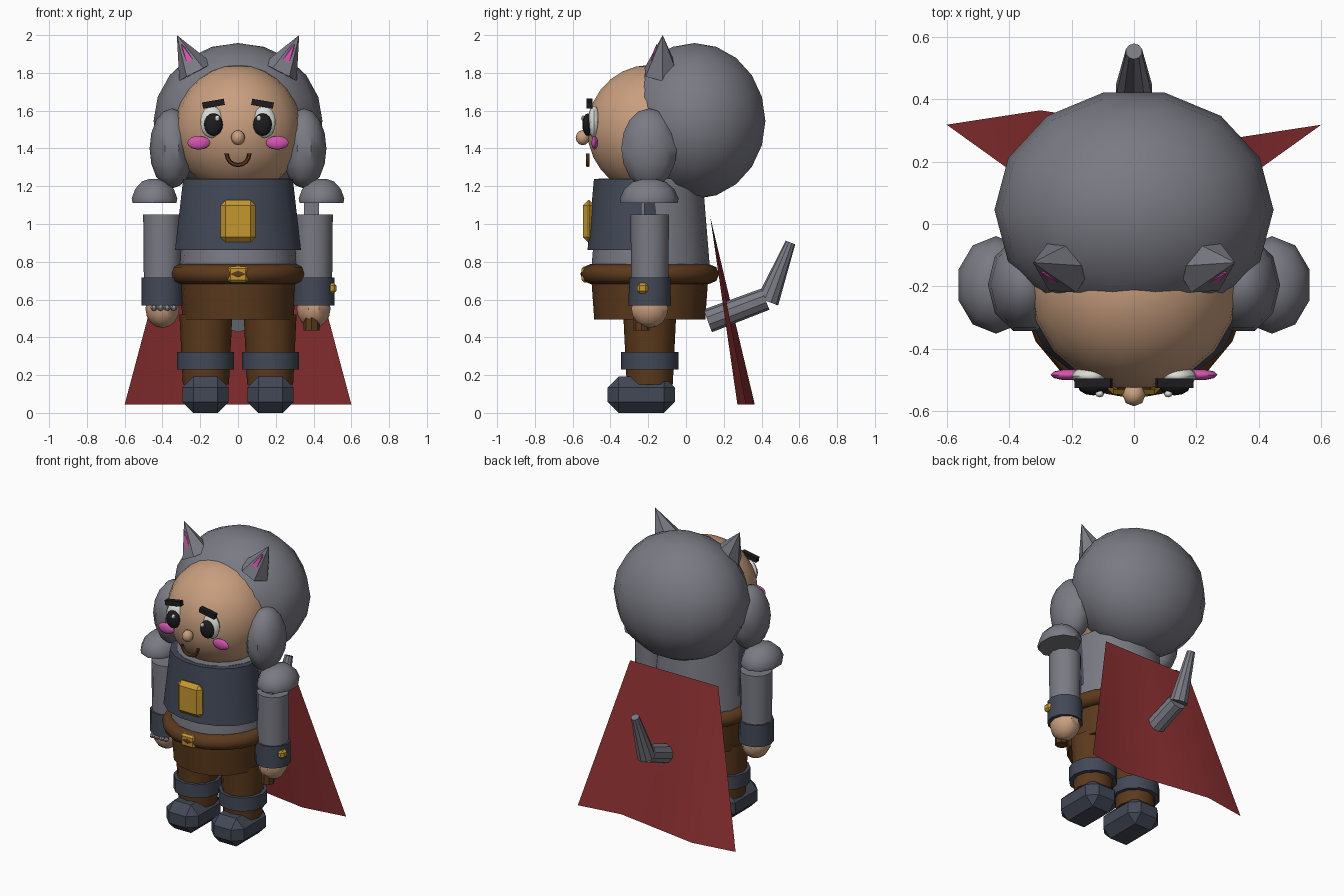
import bpy, bmesh, math
from mathutils import Vector, Matrix

if "Cube" in bpy.data.objects:
    bpy.data.objects.remove(bpy.data.objects["Cube"])


def material(name, r, g, b):
    m = bpy.data.materials.new(name)
    m.diffuse_color = (r, g, b, 1)
    m.use_nodes = True
    m.node_tree.nodes["Principled BSDF"].inputs["Base Color"].default_value = m.diffuse_color
    return m


GREY = material("grey_fur", .195, .195, .231)
SKIN = material("skin", .578, .342, .209)
SLATE = material("slate_leather", .054, .065, .093)
BROWN = material("brown_cloth", .107, .042, .012)
RED = material("red_cape", .27, .03, .032)
GOLD = material("gold", .56, .31, .03)
PINK = material("pink", .65, .09, .42)
BLACK = material("black", .012, .012, .014)
WHITE = material("white", .72, .72, .68)
SILVER = material("silver", .305, .305, .35)


def finish(name, bm, mat, angle=35):
    bmesh.ops.recalc_face_normals(bm, faces=bm.faces)
    me = bpy.data.meshes.new(name)
    bm.to_mesh(me)
    bm.free()
    me.materials.append(mat)
    ob = bpy.data.objects.new(name, me)
    bpy.context.collection.objects.link(ob)
    if angle:
        bpy.ops.object.select_all(action='DESELECT')
        ob.select_set(True)
        bpy.context.view_layer.objects.active = ob
        bpy.ops.object.shade_smooth_by_angle(angle=math.radians(angle))
    return ob


def ball(name, mat, c, r, seg=14, rings=10, angle=35):
    bm = bmesh.new()
    # a vertex of the equator points along y
    m = Matrix.Translation(c) @ Matrix.Diagonal((*r, 1)) @ Matrix.Rotation(math.pi / 2, 4, 'Z')
    bmesh.ops.create_uvsphere(bm, u_segments=seg, v_segments=rings, radius=1, matrix=m)
    return finish(name, bm, mat, angle)


def frustum(name, mat, a, b, r1, r2, seg=14, ys=1.0, angle=35):
    a, b = Vector(a), Vector(b)
    d = b - a
    m = Matrix.Translation((a + b) / 2) @ d.to_track_quat('Z', 'Y').to_matrix().to_4x4()
    if ys != 1.0:
        m = Matrix.Translation((a + b) / 2) @ Matrix.Diagonal((1, ys, 1, 1))
    bm = bmesh.new()
    bmesh.ops.create_cone(bm, cap_ends=True, segments=seg, radius1=r1, radius2=r2,
                          depth=d.length, matrix=m)
    return finish(name, bm, mat, angle)


def box(name, mat, c, size, bevel=0.0, tilt=0.0):
    bm = bmesh.new()
    bmesh.ops.create_cube(bm, size=1, matrix=Matrix.Diagonal((*size, 1)))
    if bevel:
        bmesh.ops.bevel(bm, geom=bm.edges[:], offset=bevel, segments=1, affect='EDGES')
    bm.transform(Matrix.Translation(c) @ Matrix.Rotation(tilt, 4, 'Y'))
    return finish(name, bm, mat, 0)


def lathe(name, mat, c, profile, seg, ys=1.0, angle=35):
    bm = bmesh.new()
    rows = [[bm.verts.new((c[0] + r * math.cos(t), c[1] + ys * r * math.sin(t), z))
             for t in [math.tau * (i + .5) / seg for i in range(seg)]] for r, z in profile]
    for p, q in zip(rows, rows[1:]):
        for i in range(seg):
            j = (i + 1) % seg
            bm.faces.new((p[i], p[j], q[j], q[i]))
    if profile[0] != profile[-1]:
        bm.faces.new(rows[0])
        bm.faces.new(rows[-1])
    else:
        bmesh.ops.remove_doubles(bm, verts=bm.verts[:], dist=1e-5)
    return finish(name, bm, mat, angle)


def both(name, make):
    for side, s in (("left", -1), ("right", 1)):
        make(f"{side}_{name}", s)


Y = -.192  # body axis

# Head
ball("hair", GREY, (0, .045, 1.545), (.447, .385, .413))
ball("face", SKIN, (0, -.19, 1.5), (.338, .338, .342), 18, 14)
both("side_hair", lambda n, s: ball(n, GREY, (s * .35, -.195, 1.4), (.118, .155, .212), 10, 8, 40))

# Ears with pink inner cones
ax = Vector((.46, .03, .89)).normalized()


def ear(n, s, mat, r, h, dy, seg):
    a = Vector((s * .222, -.13 + dy, 1.803))
    frustum(n, mat, a, a + Vector((s * ax.x, ax.y, ax.z)) * h, r, 0, seg, angle=25)


both("ear", lambda n, s: ear(n, s, GREY, .1, .222, 0, 6))
both("inner_ear", lambda n, s: ear(n, s, PINK, .057, .17, -.031, 6))

# Facial features
both("eye", lambda n, s: ball(n, WHITE, (s * .138, -.487, 1.54), (.062, .033, .085), 12, 8))
both("pupil", lambda n, s: ball(n, BLACK, (s * .13, -.519, 1.526), (.05, .03, .06), 12, 8))
both("eye_glint", lambda n, s: ball(n, WHITE, (s * .11, -.544, 1.56), (.014, .011, .015), 8, 6))
both("eyebrow", lambda n, s: box(n, BLACK, (s * .13, -.51, 1.637), (.117, .032, .033), 0, s * .17))
both("cheek", lambda n, s: ball(n, PINK, (s * .208, -.483, 1.43), (.06, .018, .036), 10, 8))
ball("nose", SKIN, (0, -.547, 1.457), (.037, .037, .04), 8, 6, 50)

# Smiling mouth as a bent tube
bm = bmesh.new()
rows = []
for i in range(9):
    t = math.pi + math.pi * i / 8
    rows.append([bm.verts.new(((.06 + .011 * math.cos(u)) * math.cos(t), -.52 + .011 * math.sin(u),
                               1.372 + (.06 + .011 * math.cos(u)) * math.sin(t)))
                 for u in [math.tau * k / 6 for k in range(6)]])
for p, q in zip(rows, rows[1:]):
    for k in range(6):
        bm.faces.new((p[k], p[(k + 1) % 6], q[(k + 1) % 6], q[k]))
bm.faces.new(rows[0])
bm.faces.new(rows[-1])
finish("mouth", bm, BROWN, 60)

# Torso, vest and chest plate
frustum("torso", GREY, (0, Y + .005, .75), (0, Y + .005, 1.24), .315, .275, 16)
lathe("vest", SLATE, (0, -.258), [(.34, .862), (.296, 1.238)], 16, .79)
box("chest_plate", GOLD, (0, -.515, 1.015), (.186, .062, .222), .027)

# Belt and buckle
ring = [(.312 + .052 * math.cos(math.tau * k / 8), .735 + .052 * math.sin(math.tau * k / 8)) for k in range(8)]
lathe("belt", BROWN, (0, Y), ring + ring[:1], 18, 1.01, 50)
box("belt_buckle", GOLD, (0, -.527, .733), (.105, .05, .085), .012)

# Hips, legs and boots
frustum("hips", BROWN, (0, Y, .495), (0, Y, .72), .294, .31, 16)
both("leg", lambda n, s: frustum(n, BROWN, (s * .17, Y, .15), (s * .17, Y, .52), .122, .14, 12))
both("leg_cuff", lambda n, s: frustum(n, SLATE, (s * .172, Y, .23), (s * .172, Y, .322), .152, .152, 12))
both("boot", lambda n, s: box(n, SLATE, (s * .172, -.237, .096), (.245, .355, .192), .058))

# Arms, shoulder pads and hands
pad = [(.1, 1.11), (.122, 1.11), (.127, 1.135), (.108, 1.185), (.07, 1.225), (.03, 1.238)]
both("shoulder_pad", lambda n, s: lathe(n, GREY, (s * .442, -.195), pad, 10, 1.23, 40))
both("arm", lambda n, s: frustum(n, GREY, (s * .4, Y, .65), (s * .4, Y, 1.05), .098, .102, 12))
both("wrist_cuff", lambda n, s: frustum(n, SLATE, (s * .4, Y, .568), (s * .4, Y, .716), .112, .11, 12))
both("hand", lambda n, s: ball(n, SKIN, (s * .4, Y, .552), (.09, .102, .102), 10, 8))
box("wrist_gem", GOLD, (.498, -.23, .66), (.046, .06, .055), .014)
for i in range(4):
    ball(f"knuckle_ring_{i + 1}", SILVER, (-.445 + .035 * i, -.292, .556), (.019, .019, .016), 6, 4, 0)

# Dagger held along the right arm
frustum("dagger_handle", BROWN, (.39, -.235, .435), (.39, -.235, .53), .042, .042, 8)
box("dagger_blade", GREY, (.39, -.23, .82), (.08, .018, .6))
lathe("dagger_point", GREY, (.39, -.23), [(.04, 1.1), (.002, 1.28)], 4, .3, 0)

# Tail in two segments
frustum("tail_base", GREY, (0, .115, .487), (0, .42, .602), .064, .06, 10)
frustum("tail_tip", GREY, (0, .432, .59), (0, .553, .902), .06, .027, 10)

# Waving cape, flaring towards the hem
bm = bmesh.new()
rows = []
for r in range(4):
    f = r / 3
    rows.append([bm.verts.new((k * (.335 + .265 * f), .128 + .19 * f - .046 * f * math.sin(math.pi * k),
                               1.04 - .995 * f)) for k in (-1, -.5, 0, .5, 1)])
for p, q in zip(rows, rows[1:]):
    for i in range(4):
        bm.faces.new((p[i], p[i + 1], q[i + 1], q[i]))
finish("cape", bm, RED, 30)
